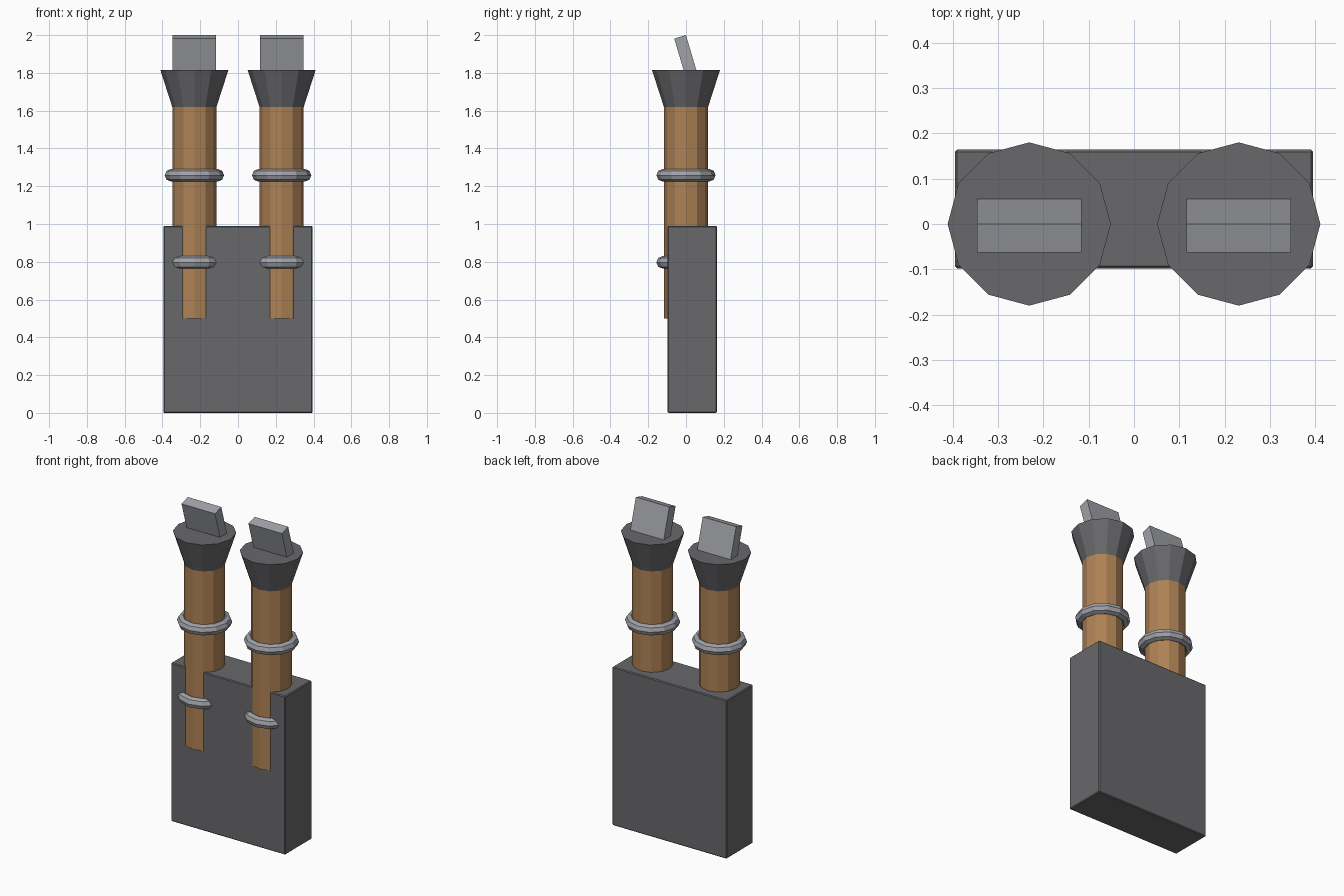
import bpy, bmesh, math
from mathutils import Matrix

if "Cube" in bpy.data.objects:
    bpy.data.objects.remove(bpy.data.objects["Cube"])


def material(name, rgb):
    m = bpy.data.materials.new(name)
    m.diffuse_color = (*rgb, 1)
    m.use_nodes = True
    m.node_tree.nodes["Principled BSDF"].inputs["Base Color"].default_value = m.diffuse_color
    return m


DARK = material("dark_metal", (0.14, 0.14, 0.15))
LIGHT = material("light_metal", (0.35, 0.36, 0.39))
TUBE = material("copper_tube", (0.42, 0.22, 0.09))


def finish(obj, name, mat):
    obj.name = name
    obj.data.materials.append(mat)
    return obj


def box(name, size, centre, mat, tilt=0, bevel=0):
    bm = bmesh.new()
    bmesh.ops.create_cube(bm, size=1)
    bmesh.ops.scale(bm, vec=size, verts=bm.verts)
    if bevel:
        bmesh.ops.bevel(bm, geom=bm.edges[:], offset=bevel, segments=1, affect='EDGES')
    me = bpy.data.meshes.new(name)
    bmesh.ops.transform(bm, matrix=Matrix.Rotation(tilt, 4, 'X'), verts=bm.verts)
    bm.to_mesh(me)
    bm.free()
    obj = bpy.data.objects.new(name, me)
    obj.location = centre
    bpy.context.collection.objects.link(obj)
    return finish(obj, name, mat)


def frustum(name, r1, r2, x, z1, z2, mat):
    # 12-sided, with corners on the x and y axes
    bpy.ops.mesh.primitive_cone_add(vertices=12, radius1=r1, radius2=r2,
                                    depth=z2 - z1, location=(x, 0, (z1 + z2) / 2))
    return finish(bpy.context.object, name, mat)


def ring(name, x, z):
    bpy.ops.mesh.primitive_torus_add(major_segments=12, minor_segments=8,
                                     major_radius=0.124, minor_radius=0.033,
                                     location=(x, 0, z))
    return finish(bpy.context.object, name, LIGHT)


# Main slab that the tubes are half sunk into
box("body_block", (0.79, 0.262, 0.99), (0, 0.033, 0.495), DARK, bevel=0.005)

# Tilted blade: its upper back edge sits at y = 0, z = 2
tilt = math.radians(16.5)
thick, length = 0.065, 0.26
rot = Matrix.Rotation(tilt, 3, 'X')
corner = rot.col[1] * (thick / 2) + rot.col[2] * (length / 2)

for side, x in (("left", -0.231), ("right", 0.231)):
    frustum(f"{side}_tube", 0.117, 0.117, x, 0.5, 1.64, TUBE)
    frustum(f"{side}_nozzle", 0.117, 0.18, x, 1.62, 1.815, DARK)
    ring(f"{side}_upper_ring", x, 1.258)
    ring(f"{side}_lower_ring", x, 0.797)
    box(f"{side}_blade", (0.231, thick, length),
        (x, -corner.y, 2 - corner.z), LIGHT, tilt=tilt)
